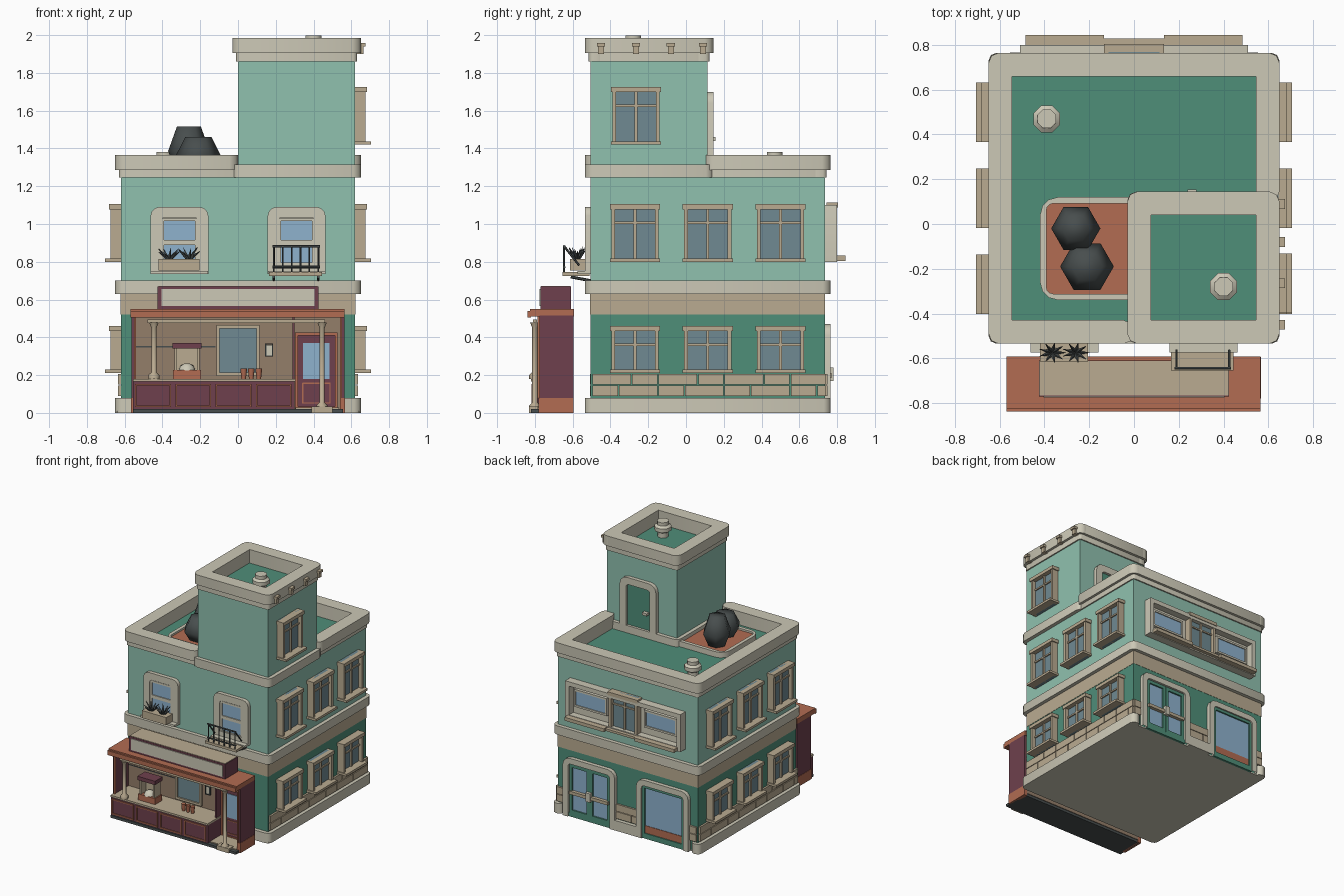
import bpy, bmesh, math, random
from mathutils import Matrix, Vector

if "Cube" in bpy.data.objects:
    bpy.data.objects.remove(bpy.data.objects["Cube"])
random.seed(3)


def material(name, r, g, b):
    lin = [(c / 255 / 12.92) if c < 11 else ((c / 255 + 0.055) / 1.055) ** 2.4 for c in (r, g, b)] + [1]
    m = bpy.data.materials.new(name)
    m.use_nodes = True
    m.diffuse_color = lin
    m.node_tree.nodes["Principled BSDF"].inputs["Base Color"].default_value = lin
    return m


MINT = material("mint wall", 144, 193, 175)
GREEN = material("deep green", 79, 142, 121)
CREAM = material("cream trim", 204, 200, 182)
TAN = material("tan stone", 186, 171, 145)
CLAY = material("terracotta", 178, 108, 82)
PLUM = material("plum wood", 110, 64, 77)
DARK = material("charcoal", 72, 78, 78)
SMOKE = material("smoky glass", 112, 138, 146)
BLUE = material("blue glass", 142, 178, 206)
BROWN = material("brown wall", 148, 126, 106)
I = Matrix.Identity(4)


def finish(name, bm, mat, xf=I, angle=50):
    bmesh.ops.recalc_face_normals(bm, faces=bm.faces)
    bm.transform(xf)
    me = bpy.data.meshes.new(name)
    bm.to_mesh(me)
    bm.free()
    me.materials.append(mat)
    me.polygons.foreach_set("use_smooth", [True] * len(me.polygons))
    me.set_sharp_from_angle(angle=math.radians(angle))
    ob = bpy.data.objects.new(name, me)
    bpy.context.scene.collection.objects.link(ob)
    return ob


def box(name, mat, x0, x1, y0, y1, z0, z1, xf=I, round_=0):
    bm = bmesh.new()
    bmesh.ops.create_cube(bm, size=1)
    bm.transform(Matrix.Translation(((x0 + x1) / 2, (y0 + y1) / 2, (z0 + z1) / 2))
                 @ Matrix.Diagonal((x1 - x0, y1 - y0, z1 - z0, 1)))
    if round_:
        edges = [e for e in bm.edges if abs(e.verts[0].co.z - e.verts[1].co.z) > 1e-4]
        bmesh.ops.bevel(bm, geom=edges, offset=round_, segments=2, profile=0.5, affect='EDGES')
    return finish(name, bm, mat, xf)


def outline(w, z0, z1, r):
    pts = [(-w / 2, z0)]
    for cx, start in ((-w / 2 + r, math.pi), (w / 2 - r, math.pi / 2)):
        pts += [(cx + r * math.cos(start - k * math.pi / 6), z1 - r + r * math.sin(start - k * math.pi / 6))
                for k in range(4)]
    return pts + [(w / 2, z0)]


def ring(name, mat, w, z0, z1, t, depth, xf, r=0.001, closed=True):
    """Surround with rounded top corners, standing out of a wall towards local -y."""
    outer = outline(w, z0, z1, r)
    inner = outline(w - 2 * t, z0 + (t if closed else 0), z1 - t, max(r * 0.4, 0.0005))
    bm = bmesh.new()
    loops = [[bm.verts.new((x, y, z)) for x, z in pts]
             for pts, y in ((outer, 0), (outer, -depth), (inner, -depth), (inner, 0))]
    n = len(outer)
    for i in range(n if closed else n - 1):
        j = (i + 1) % n
        for a, b in zip(loops, loops[1:]):
            bm.faces.new((a[i], a[j], b[j], b[i]))
    return finish(name, bm, mat, xf)


def lathe(name, mat, profile, loc, n=8, turn=0.0, angle=50):
    bm = bmesh.new()
    rows = [[bm.verts.new((r * math.cos(turn + k * math.tau / n), r * math.sin(turn + k * math.tau / n), z))
             for k in range(n)] for r, z in profile]
    for a, b in zip(rows, rows[1:]):
        for k in range(n):
            bm.faces.new((a[k], a[(k + 1) % n], b[(k + 1) % n], b[k]))
    bm.faces.new(rows[0])
    bm.faces.new(rows[-1])
    return finish(name, bm, mat, Matrix.Translation(loc), angle)


def rod(name, mat, p, q, r0, r1=None, n=6):
    p, q = Vector(p), Vector(q)
    bm = bmesh.new()
    bmesh.ops.create_cone(bm, cap_ends=True, segments=n, radius1=r0, radius2=r0 if r1 is None else r1,
                          depth=(q - p).length)
    rot = (q - p).to_track_quat('Z', 'Y').to_matrix().to_4x4()
    return finish(name, bm, mat, Matrix.Translation((p + q) / 2) @ rot)


def wall(x, y, quarter_turns):
    return Matrix.Translation((x, y, 0)) @ Matrix.Rotation(quarter_turns * math.pi / 2, 4, 'Z')


def bars(name, x0, x1, y0, y1, z0, z1, t, r, front_end=None, side_start=None):
    """Four trim bars round a flat roof, the front and +x ones optionally cut short."""
    box(name + "_front", CREAM, x0, x1 if front_end is None else front_end, y0, y0 + t, z0, z1, round_=r)
    box(name + "_back", CREAM, x0, x1, y1 - t, y1, z0, z1, round_=r)
    box(name + "_side_a", CREAM, x0, x0 + t, y0, y1, z0, z1, round_=r)
    box(name + "_side_b", CREAM, x1 - t, x1, y0 if side_start is None else side_start, y1, z0, z1, round_=r)


def grid_window(z0, z1, xf):
    box("window_glass", SMOKE, -0.115, 0.115, -0.025, 0, z0, z1, xf)
    for s in (-1, 1):
        box("window_jamb", TAN, s * 0.115 - 0.01, s * 0.115 + 0.01, -0.055, 0, z0, z1, xf)
    box("window_mullion", TAN, -0.007, 0.007, -0.038, 0, z0, z1, xf)
    box("window_transom", TAN, -0.115, 0.115, -0.035, 0, z1 - 0.105, z1 - 0.093, xf)
    box("window_lintel", TAN, -0.133, 0.133, -0.062, 0, z1 - 0.027, z1, xf)
    box("window_sill", TAN, -0.133, 0.133, -0.085, 0, z0, z0 + 0.018, xf)


def sash(w, z0, z1, xf):
    box("sash_pane", BLUE, -w / 2, w / 2, -0.016, 0, z0, z1, xf)
    ring("sash_frame", CREAM, w + 0.03, z0 - 0.015, z1 + 0.015, 0.015, 0.024, xf)


def bricks(a, b, xf):
    for row in range(2):
        x, k = a, row
        while x < b - 0.01:
            end = min(x + (0.21 if k % 2 else 0.14), b)
            box("wall_brick", TAN, x, end - 0.006, -0.015, 0, 0.09 + row * 0.06, 0.145 + row * 0.06, xf)
            x, k = end, k + 1


# Main block, floor by floor
Y0, Y1 = -0.505, 0.735
box("underside", CREAM, -0.64, 0.64, -0.525, 0.735, 0, 0.01)
box("ground_floor_wall", GREEN, -0.62, 0.62, Y0, Y1, 0.01, 0.52)
box("tan_band", TAN, -0.622, 0.622, Y0 - 0.002, Y1 + 0.002, 0.52, 0.64)
box("middle_trim", CREAM, -0.65, 0.65, -0.535, 0.765, 0.63, 0.7, round_=0.04)
box("upper_wall", MINT, -0.62, 0.62, Y0, Y1, 0.69, 1.25)
box("roof_floor", GREEN, -0.6, 0.6, -0.48, 0.71, 1.25, 1.256)
bars("roof_frieze", -0.63, 0.63, -0.515, 0.745, 1.245, 1.287, 0.08, 0.02, 0.0, 0.12)
bars("roof_parapet", -0.65, 0.65, -0.535, 0.765, 1.285, 1.365, 0.105, 0.045, 0.0, 0.1)
box("base_front", CREAM, -0.65, 0.65, -0.535, -0.45, 0, 0.08, round_=0.035)
for s in (-1, 1):
    box("base_side", CREAM, s * 0.61 - 0.04, s * 0.61 + 0.04, -0.535, 0.765, 0, 0.08, round_=0.035)
box("base_back", CREAM, -0.1, 0.1, 0.7, 0.765, 0, 0.08)

# Roof tower
box("tower_base_trim", CREAM, -0.03, 0.65, -0.535, 0.145, 1.245, 1.315, round_=0.04)
box("tower_wall", MINT, 0, 0.62, Y0, 0.115, 1.25, 1.868)
box("tower_floor", GREEN, 0.02, 0.6, -0.49, 0.1, 1.868, 1.874)
bars("tower_frieze", -0.01, 0.63, -0.515, 0.125, 1.86, 1.907, 0.08, 0.02)
bars("tower_parapet", -0.03, 0.65, -0.535, 0.145, 1.905, 1.985, 0.105, 0.045)
for y in (-0.45, -0.265, -0.08, 0.09):
    box("corbel", TAN, 0.62, 0.665, y - 0.016, y + 0.016, 1.9, 1.94)
    box("corbel_cap", TAN, 0.62, 0.675, y - 0.022, y + 0.022, 1.94, 1.958)
door = wall(0.325, 0.115, 2)
ring("roof_door_surround", CREAM, 0.32, 1.25, 1.7, 0.055, 0.03, door, 0.06, False)
box("roof_door", GREEN, -0.106, 0.106, -0.01, 0, 1.25, 1.65, door)
box("roof_door_handle", CREAM, 0.045, 0.085, -0.04, 0, 1.44, 1.46, door)

# Rooftop vents, planter and shrubs
for x, y, z in ((-0.39, 0.47, 1.255), (0.4, -0.28, 1.873)):
    lathe("roof_vent", CREAM, [(0.04, 0), (0.04, 0.04), (0.065, 0.055), (0.065, 0.085), (0.045, 0.1),
                               (0.045, 0.126)], (x, y, z), turn=math.pi / 8)
plan = Matrix(((0, 0, -1, 0), (1, 0, 0, -0.11), (0, -1, 0, 1.255), (0, 0, 0, 1)))
ring("planter_rim", CREAM, 0.46, 0.0, 0.42, 0.028, 0.045, plan, 0.08)
box("planter_soil", CLAY, -0.4, 0.02, -0.32, 0.1, 1.255, 1.285, round_=0.05)
for x, y, r, h in ((-0.26, -0.02, 0.11, 1.515), (-0.21, -0.19, 0.12, 1.46)):
    lathe("round_shrub", DARK, [(r * 0.6, 1.28), (r, 1.28 + (h - 1.28) * 0.45), (r * 0.58, h)], (x, y, 0), 6, 0, 180)

# Side windows and brick courses
for side, turn in ((1, 1), (-1, -1)):
    for u in (-0.385, 0, 0.385):
        at = wall(side * 0.62, 0.115 + side * u, turn)
        grid_window(0.8, 1.105, at)
        grid_window(0.212, 0.46, at)
    bricks(-0.61, 0.63, wall(side * 0.62, 0.115, turn))
grid_window(1.42, 1.725, wall(0.62, -0.265, 1))

# Front upper windows
for x in (-0.31, 0.31):
    at = wall(x, Y0, 0)
    ring("front_window_surround", CREAM, 0.305, 0.735, 1.09, 0.055, 0.03, at, 0.045)
    box("front_window_back", CREAM, -0.11, 0.11, -0.008, 0, 0.77, 1.05, at)
    sash(0.165, 0.915, 1.015, at)
    sash(0.165, 0.795, 0.89, at)
    box("front_window_sill", CREAM, -0.152, 0.152, -0.07, 0, 0.735, 0.752, at)

# Flower box
box("flower_box", TAN, -0.42, -0.205, -0.615, -0.535, 0.755, 0.815)
for x in (-0.365, -0.26):
    for k in range(9):
        a = k * math.tau / 9
        tip = (x + 0.06 * math.cos(a), -0.575 + 0.045 * math.sin(a), 0.85 + random.random() * 0.03)
        rod("leaf", DARK, (x, -0.575, 0.81), tip, 0.012, 0.001, 4)

# Small balcony
box("balcony_floor", TAN, 0.165, 0.445, -0.655, -0.51, 0.725, 0.745)
for k in range(6):
    x = 0.19 + k * 0.047
    rod("balcony_spindle", DARK, (x, -0.645, 0.745), (x, -0.645, 0.885), 0.005)
for z in (0.772, 0.882):
    rod("balcony_rail", DARK, (0.182, -0.645, z), (0.433, -0.645, z), 0.007)
for x in (0.19, 0.425):
    rod("balcony_side_rail", DARK, (x, -0.645, 0.882), (x, -0.565, 0.78), 0.006)
    rod("balcony_bracket", DARK, (x, -0.61, 0.72), (x, -0.505, 0.7), 0.008)

# Back entrances
for x in (0.325, -0.325):
    at = wall(x, Y1, 2)
    ring("back_surround", CREAM, 0.46, 0, 0.47, 0.045, 0.031, at, 0.06, False)
    box("back_threshold", GREEN, -0.185, 0.185, -0.02, 0, 0, 0.03, at)
for x in (0.235, 0.415):
    at = wall(x, Y1, 2)
    ring("double_door_frame", GREEN, 0.178, 0.03, 0.42, 0.025, 0.02, at)
    box("double_door_glass", BLUE, -0.066, 0.066, -0.008, 0, 0.05, 0.4, at)
    box("double_door_push_bar", TAN, -0.08, 0.08, -0.035, -0.005, 0.185, 0.21, at)
box("double_door_handle", CREAM, -0.02, 0.02, -0.045, 0, 0.17, 0.24, wall(0.325, Y1, 2))
at = wall(-0.325, Y1, 2)
ring("wide_door_frame", GREEN, 0.37, 0.02, 0.425, 0.022, 0.02, at)
box("wide_door_glass", BLUE, -0.165, 0.165, -0.008, 0, 0.1, 0.41, at)
box("wide_door_kick_plate", CLAY, -0.165, 0.165, -0.012, 0, 0.04, 0.1, at)
for a, b in ((-0.62, -0.555), (-0.095, 0.095), (0.555, 0.62)):
    bricks(a, b, wall(0, Y1, 2))

# Back triple window
at = wall(0, Y1, 2)
ring("wide_window_frame", CREAM, 1.02, 0.8, 1.1, 0.035, 0.065, at)
box("wide_window_back", CREAM, -0.49, 0.49, -0.01, 0, 0.82, 1.08, at)
for x in (-0.31, 0.31):
    sash(0.26, 0.91, 1.02, wall(x, Y1 + 0.008, 2))
    box("wide_window_sill", TAN, x - 0.175, x + 0.175, Y1, 0.845, 0.805, 0.832)
grid_window(0.81, 1.115, wall(0, Y1 + 0.008, 2))

# Shop front shell
box("shop_floor", DARK, -0.555, 0.555, -0.82, -0.6, 0, 0.02)
box("shop_back_wall", BROWN, -0.55, 0.55, -0.61, -0.595, 0.02, 0.51)
for s in (-1, 1):
    box("shop_side_wall", PLUM, s * 0.553 - 0.012, s * 0.553 + 0.012, -0.775, -0.595, 0.08, 0.515)
    box("shop_side_base", CLAY, s * 0.553 - 0.014, s * 0.553 + 0.014, -0.78, -0.595, 0, 0.08)
    box("shop_corner_strip", CLAY, s * 0.545 - 0.006, s * 0.545 + 0.006, -0.785, -0.77, 0.08, 0.51)
box("canopy", CLAY, -0.57, 0.565, -0.825, -0.592, 0.51, 0.55)
box("canopy_lip", CLAY, -0.57, 0.565, -0.838, -0.82, 0.505, 0.54)
box("sign_box", PLUM, -0.425, 0.425, -0.77, -0.61, 0.55, 0.668)
box("sign_top", TAN, -0.422, 0.422, -0.767, -0.612, 0.666, 0.672)
box("sign_panel", CREAM, -0.405, 0.405, -0.776, -0.77, 0.565, 0.655)

# Counter, awning beam and posts
box("counter", PLUM, -0.555, 0.3, -0.81, -0.62, 0.02, 0.165)
box("counter_top", TAN, -0.555, 0.305, -0.82, -0.61, 0.165, 0.18)
for k in range(4):
    ring("counter_panel", CLAY, 0.19, 0.03, 0.152, 0.008, 0.008, wall(-0.45 + k * 0.213, -0.81, 0))
box("awning_beam", TAN, -0.48, 0.46, -0.81, -0.79, 0.475, 0.495)
for x, z in ((-0.445, 0.18), (0.445, 0.02)):
    lathe("awning_post", TAN, [(0.03, z), (0.03, z + 0.02), (0.014, z + 0.035), (0.014, 0.45), (0.025, 0.478)],
          (x, -0.8, 0))
box("post_plinth", TAN, 0.39, 0.5, -0.83, -0.77, 0.0, 0.035)
box("door_step", TAN, 0.305, 0.535, -0.79, -0.61, 0.018, 0.028)
box("shop_divider", PLUM, 0.288, 0.3, -0.7, -0.61, 0.18, 0.51)
box("wall_rail", DARK, -0.54, -0.12, -0.614, -0.61, 0.347, 0.353)

# Shop door
at = wall(0.415, -0.61, 0)
box("shop_door", PLUM, -0.1, 0.1, -0.03, 0, 0.025, 0.42, at)
ring("shop_door_frame", CLAY, 0.225, 0.02, 0.425, 0.014, 0.04, at)
box("shop_door_glass", BLUE, -0.07, 0.07, -0.035, 0, 0.18, 0.37, at)
ring("shop_door_panel", CLAY, 0.15, 0.05, 0.16, 0.006, 0.036, at)

# Things inside the shop
at = wall(0, -0.61, 0)
box("inner_window_glass", SMOKE, -0.1, 0.1, -0.008, 0, 0.21, 0.45, at)
ring("inner_window_frame", TAN, 0.23, 0.195, 0.465, 0.018, 0.02, at)
at = wall(0.165, -0.61, 0)
box("wall_picture", CREAM, -0.016, 0.016, -0.008, 0, 0.305, 0.36, at)
ring("wall_picture_frame", DARK, 0.042, 0.298, 0.367, 0.006, 0.012, at)
box("snack_stand_base", CLAY, -0.345, -0.195, -0.77, -0.68, 0.18, 0.228)
box("snack_stand_back", TAN, -0.33, -0.21, -0.7, -0.69, 0.228, 0.34)
for x in (-0.33, -0.21):
    box("snack_stand_post", TAN, x - 0.007, x + 0.007, -0.765, -0.69, 0.228, 0.34)
box("snack_stand_roof", PLUM, -0.348, -0.192, -0.775, -0.68, 0.34, 0.37)
lathe("snack_heap", CREAM, [(0.045, 0.225), (0.035, 0.25), (0.012, 0.262)], (-0.27, -0.73, 0))
for x in (0.03, 0.07, 0.11):
    lathe("paper_cup", CLAY, [(0.012, 0.18), (0.018, 0.235)], (x, -0.73, 0))
